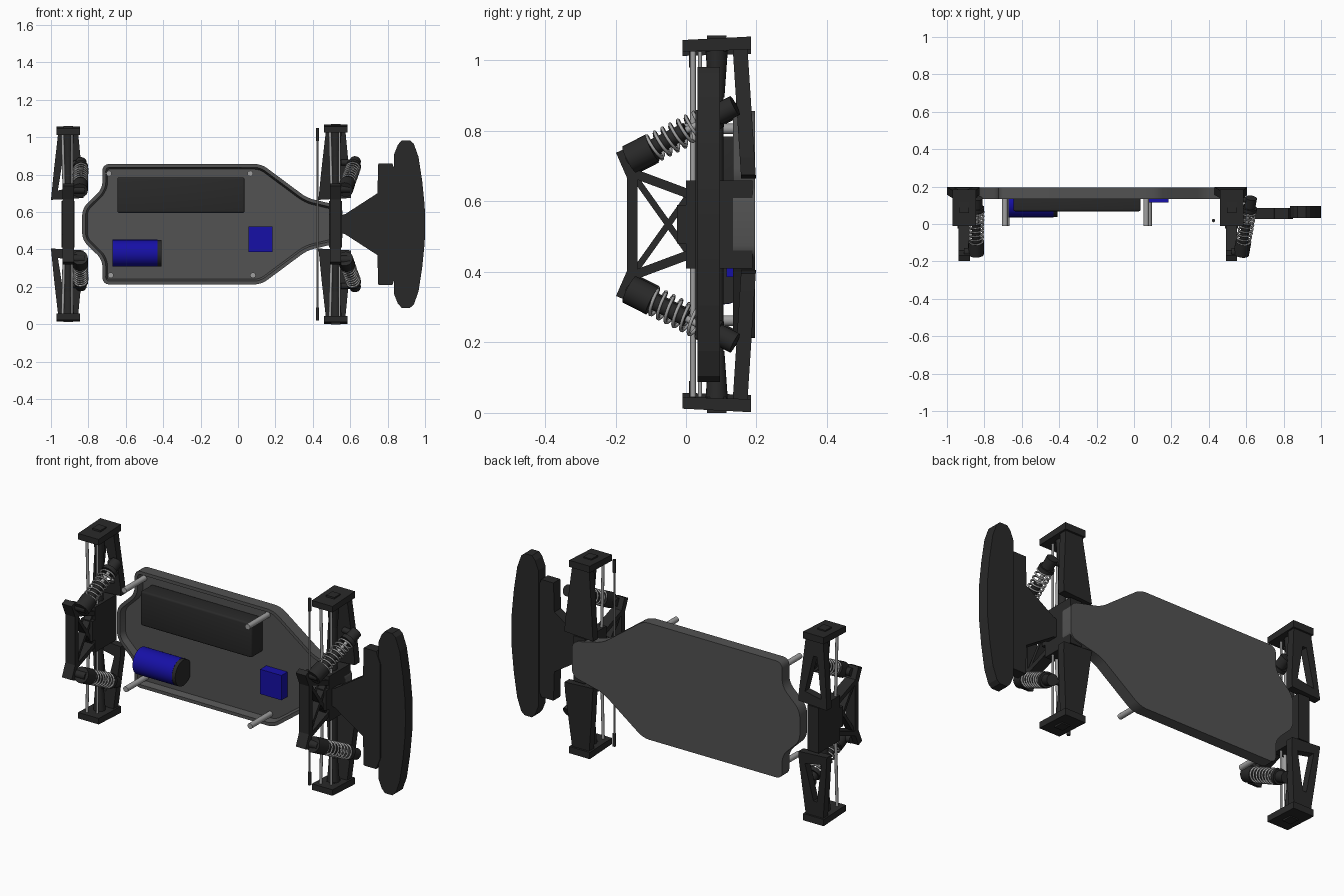
import bpy, bmesh, math
from mathutils import Vector, Matrix

if "Cube" in bpy.data.objects:
    bpy.data.objects.remove(bpy.data.objects["Cube"])

CZ = 0.535  # the model mirrors about this height


def material(name, rgb):
    m = bpy.data.materials.new(name)
    m.diffuse_color = (*rgb, 1)
    m.use_nodes = True
    m.node_tree.nodes["Principled BSDF"].inputs["Base Color"].default_value = m.diffuse_color
    return m


DARK = material("dark_plastic", (0.022, 0.022, 0.022))
GREY = material("plate_grey", (0.085, 0.085, 0.085))
BLUE = material("blue", (0.008, 0.005, 0.38))
STEEL = material("steel", (0.35, 0.35, 0.35))


def finish(name, bm, mat, smooth=False):
    bmesh.ops.recalc_face_normals(bm, faces=bm.faces)
    me = bpy.data.meshes.new(name)
    bm.to_mesh(me)
    bm.free()
    ob = bpy.data.objects.new(name, me)
    bpy.context.collection.objects.link(ob)
    me.materials.append(mat)
    if smooth:
        bpy.ops.object.select_all(action='DESELECT')
        ob.select_set(True)
        bpy.context.view_layer.objects.active = ob
        bpy.ops.object.shade_smooth_by_angle(angle=math.radians(35))
    return ob


def prism(name, loops, d0, d1, place, mat):
    """Extrude outline (first loop) with holes (others) from d0 to d1; place maps (u, v, d) to xyz."""
    bm = bmesh.new()
    for loop in loops:
        vs = [bm.verts.new((u, v, d0)) for u, v in loop]
        for a, b in zip(vs, vs[1:] + vs[:1]):
            bm.edges.new((a, b))
    bmesh.ops.triangle_fill(bm, edges=bm.edges[:], use_beauty=True)
    ext = bmesh.ops.extrude_face_region(bm, geom=bm.faces[:], use_keep_orig=True)
    for v in ext["geom"]:
        if isinstance(v, bmesh.types.BMVert):
            v.co.z = d1
    for v in bm.verts:
        v.co = place(*v.co)
    return finish(name, bm, mat)


def box(name, lo, hi, mat, bevel=0.0):
    bm = bmesh.new()
    lo, hi = Vector(lo), Vector(hi)
    bmesh.ops.create_cube(bm, size=1, matrix=Matrix.Translation((lo + hi) / 2) @ Matrix.Diagonal((*(hi - lo), 1)))
    if bevel:
        bmesh.ops.bevel(bm, geom=bm.edges[:], offset=bevel, segments=3, profile=0.5, affect='EDGES')
    return finish(name, bm, mat, bevel > 0)


def rod(name, a, b, r, mat, r2=None, n=20):
    a, b = Vector(a), Vector(b)
    bm = bmesh.new()
    rot = (b - a).to_track_quat('Z', 'Y').to_matrix().to_4x4()
    bmesh.ops.create_cone(bm, cap_ends=True, segments=n, radius1=r, radius2=r if r2 is None else r2,
                          depth=(b - a).length, matrix=Matrix.Translation((a + b) / 2) @ rot)
    return finish(name, bm, mat, True)


def spring(name, a, b, radius, wire, turns):
    a, b = Vector(a), Vector(b)
    q = (b - a).to_track_quat('Z', 'Y')
    cu = bpy.data.curves.new(name, 'CURVE')
    cu.dimensions, cu.bevel_depth, cu.bevel_resolution = '3D', wire, 1
    sp = cu.splines.new('POLY')
    n = turns * 18
    sp.points.add(n)
    for i, p in enumerate(sp.points):
        t = 2 * math.pi * turns * i / n
        co = a + q @ Vector((radius * math.cos(t), radius * math.sin(t), (b - a).length * i / n))
        p.co = (*co, 1)
    ob = bpy.data.objects.new(name, cu)
    bpy.context.collection.objects.link(ob)
    cu.materials.append(STEEL)
    bpy.ops.object.select_all(action='DESELECT')
    ob.select_set(True)
    bpy.context.view_layer.objects.active = ob
    bpy.ops.object.convert(target='MESH')


def sym(half):
    """Complete a half outline of (x, h) by mirroring across h = 0."""
    return half + [(x, -h) for x, h in reversed(half)]


def flat(u, v, d):
    return Vector((u, d, CZ + v))


# chassis tray: rounded outline, recessed floor
bm = bmesh.new()
outline = sym([(-0.833, 0.085), (-0.725, 0.19), (-0.725, 0.322), (0.125, 0.322), (0.37, 0.14), (0.56, 0.095)])
base = bm.faces.new([bm.verts.new((x, 0.196, CZ + h)) for x, h in outline])
ext = bmesh.ops.extrude_face_region(bm, geom=[base], use_keep_orig=True)
bmesh.ops.translate(bm, vec=(0, -0.063, 0), verts=[v for v in ext["geom"] if isinstance(v, bmesh.types.BMVert)])
corners = [e for e in bm.edges if abs(e.verts[0].co.y - e.verts[1].co.y) > 0.05]
bmesh.ops.bevel(bm, geom=corners, offset=0.035, segments=4, profile=0.5, affect='EDGES')
bmesh.ops.recalc_face_normals(bm, faces=bm.faces)
top = [f for f in bm.faces if f.normal.y < -0.9]
bmesh.ops.inset_region(bm, faces=top, thickness=0.018)
inner = [f for f in top if f.is_valid]
bmesh.ops.inset_region(bm, faces=inner, thickness=0.01, depth=-0.035)
finish("chassis_tray", bm, GREY, True)

# electronics
box("battery", (-0.645, 0.068, 0.595), (0.035, 0.17, 0.785), DARK, 0.01)
rod("motor_can", (-0.67, 0.108, 0.38), (-0.43, 0.108, 0.38), 0.072, BLUE, n=32)
rod("motor_end_cap", (-0.43, 0.108, 0.38), (-0.41, 0.108, 0.38), 0.071, DARK, n=32)
box("receiver_box", (0.055, 0.115, 0.385), (0.185, 0.17, 0.522), BLUE)

# body posts
for x, z in ((-0.69, 0.806), (0.065, 0.806), (-0.68, 0.262), (0.08, 0.262)):
    rod("body_post", (x, 0.17, z), (x, -0.01, z), 0.015, STEEL)

# front bumper
prism("bumper_bracket", [sym([(0.545, 0.045), (0.575, 0.055), (0.745, 0.165), (0.75, 0.325), (0.825, 0.325), (0.85, 0.26)])],
      0.027, 0.086, flat, DARK)
prism("bumper_foam", [sym([(0.835, 0.375), (0.855, 0.425), (0.875, 0.447), (0.92, 0.447), (0.94, 0.43),
                           (0.965, 0.36), (0.985, 0.23), (0.998, 0.1), (1.0, 0.03)])], 0.033, 0.096, flat, DARK)

# steering link
rod("steering_link", (0.425, 0.018, 0.03), (0.425, 0.018, 1.04), 0.005, STEEL, n=10)
for z in (0.02, 0.98):
    rod("steering_link_end", (0.425, 0.018, z), (0.425, 0.018, z + 0.07), 0.009, DARK, n=12)


def bar2(name, p, q, w, x0, x1):
    """Flat bar between two (y, h) points, w wide, spanning x0 to x1."""
    p, q = Vector(p), Vector(q)
    n = (q - p).orthogonal().normalized() * w / 2
    prism(name, [[p + n, q + n, q - n, p - n]], x0, x1, lambda u, v, d: Vector((d, u, CZ + v)), DARK)


def suspension(end, cx, shock_in, shock_out, window, dz):
    # gearbox in the middle
    box(end + "_gearbox", (cx - 0.035, 0.0, CZ - 0.125), (cx + 0.035, 0.188, CZ + 0.125), DARK)
    box(end + "_tower_foot", (cx - 0.035, -0.025, CZ - 0.055), (cx + 0.035, 0.02, CZ + 0.055), DARK)
    # braced shock tower
    t0, t1 = cx - 0.03, cx + 0.03
    bar2(end + "_tower_top", (-0.153, -0.15), (-0.153, 0.15), 0.03, t0, t1)
    for s in (1, -1):
        bar2(end + "_tower_ear", (-0.146, s * 0.125), (-0.183, s * 0.21), 0.034, t0, t1)
        bar2(end + "_tower_side", (-0.15, s * 0.145), (0.03, s * 0.078), 0.026, t0, t1)
        bar2(end + "_tower_brace", (-0.15, s * 0.14), (0.01, s * -0.085), 0.018, t0 + 0.01, t1 - 0.01)

    for s in (1, -1):
        def P(x, y, h):
            return Vector((x, y, CZ + s * h))

        # lower arm, tilted slightly towards the hub
        def tilt(u, v, d):
            return P(cx + u, d + 0.187 - 0.065 * v, v)
        loops = [[(-0.092, 0.13), (0.082, 0.14), (0.082, 0.19), (0.052, 0.5), (-0.052, 0.5), (-0.075, 0.3)]]
        if window:
            loops.append([(-0.055, 0.18), (0.045, 0.2), (0.002, 0.4), (-0.02, 0.4)])
        prism(end + "_lower_arm", loops, -0.022, 0.02, tilt, DARK)
        # hub plate and wheel axle boss
        prism(end + "_hub", [[(-0.01, 0.482), (-0.01, 0.515), (0.185, 0.525), (0.185, 0.488)]],
              cx - 0.063, cx + 0.063, lambda u, v, d: P(d, u, v + dz), DARK)
        box(end + "_hub_boss", P(cx - 0.025, 0.06, 0.49), P(cx + 0.025, 0.115, 0.528 + dz), DARK)
        # drive shaft and camber link
        rod(end + "_shaft_cup", P(cx, 0.087, 0.5), P(cx, 0.087, 0.36), 0.032, DARK, 0.022)
        rod(end + "_drive_shaft", P(cx, 0.087, 0.37), P(cx, 0.087, 0.1), 0.02, DARK)
        rod(end + "_camber_link", P(cx - 0.03, 0.02, 0.49), P(cx - 0.02, 0.02, 0.1), 0.008, STEEL, n=12)
        rod(end + "_hinge_pin", P(cx + 0.02, 0.04, 0.49), P(cx + 0.02, 0.04, 0.1), 0.006, STEEL, n=12)

        # shock absorber with coil spring
        a, b = P(*shock_in), P(*shock_out)
        at = lambda t: a.lerp(b, t)
        rod(end + "_shock_cap", at(-0.04), at(0.2), 0.042, DARK)
        rod(end + "_shock_body", at(0.2), at(0.55), 0.023, DARK)
        rod(end + "_shock_piston", at(0.5), at(0.9), 0.01, STEEL, n=12)
        rod(end + "_spring_seat", at(0.8), at(0.87), 0.04, DARK)
        rod(end + "_shock_eye", at(0.87), at(1.05), 0.03, DARK)
        spring(end + "_spring", at(0.18), at(0.82), 0.037, 0.005, 8)
        # pivots fixing the shock to tower and arm
        rod(end + "_shock_upper_pivot", Vector((cx, a.y, a.z)), a + Vector((0.025, 0, 0)), 0.022, DARK)
        rod(end + "_shock_lower_pivot", Vector((cx + 0.03, b.y + 0.01, b.z)), b, 0.016, DARK)


suspension("front", 0.522, (0.575, -0.15, 0.19), (0.625, 0.125, 0.33), False, 0.008)
suspension("rear", -0.908, (-0.845, -0.15, 0.185), (-0.84, 0.125, 0.325), True, -0.004)
